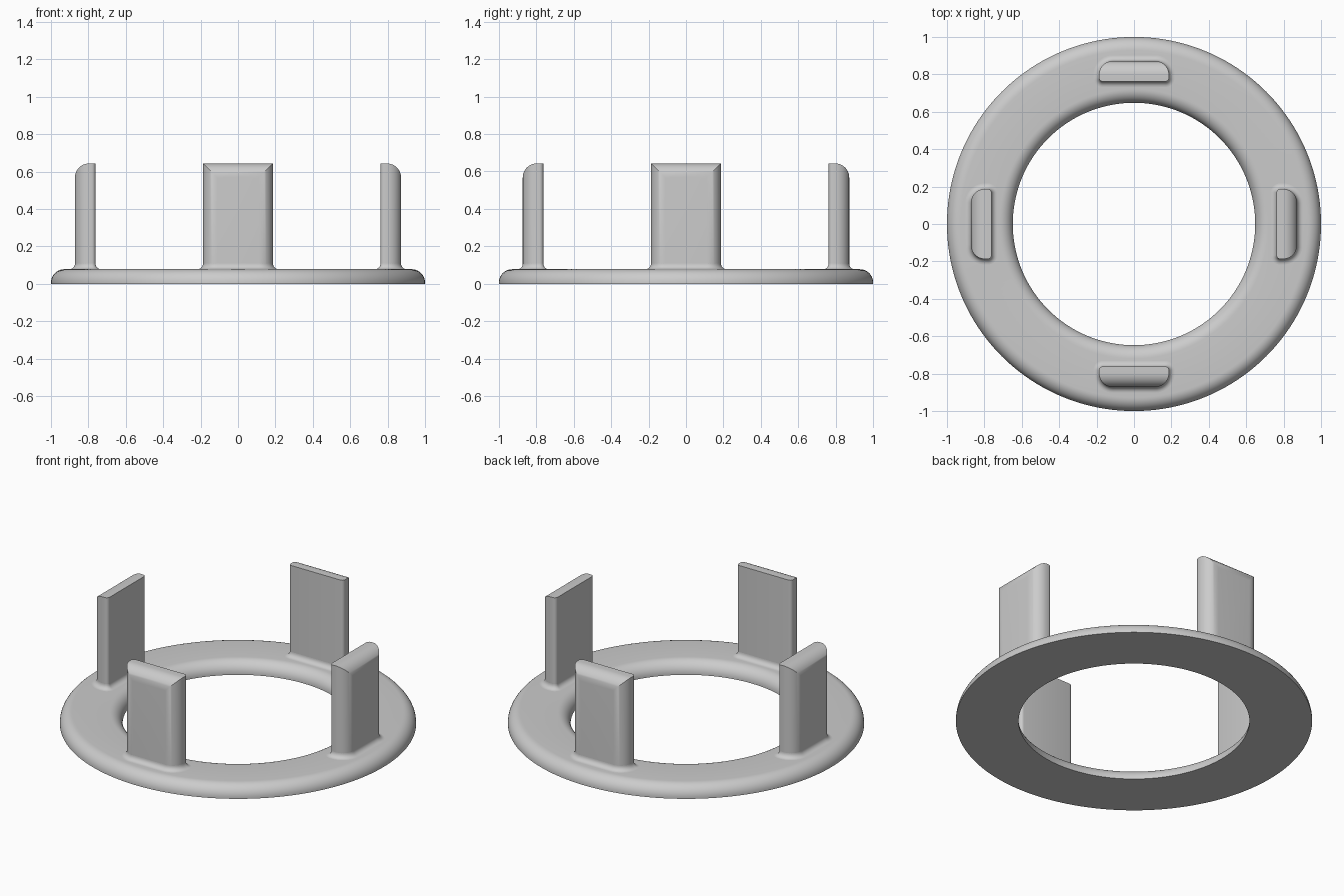
import bpy, bmesh, math
from mathutils import Matrix

if "Cube" in bpy.data.objects:
    bpy.data.objects.remove(bpy.data.objects["Cube"])

RING_H, R_OUT, R_IN = 0.078, 1.0, 0.648      # base ring
IN, OUT, HALF, TOP = 0.762, 0.872, 0.187, 0.643  # tab
R_BIG, R_SMALL, R_FOOT = 0.075, 0.02, 0.03   # tab fillets

mat = bpy.data.materials.new("light grey")
mat.diffuse_color = (0.6, 0.6, 0.6, 1)
mat.use_nodes = True
mat.node_tree.nodes["Principled BSDF"].inputs["Base Color"].default_value = mat.diffuse_color


def finish(name, bm):
    bmesh.ops.recalc_face_normals(bm, faces=bm.faces)
    me = bpy.data.meshes.new(name)
    bm.to_mesh(me)
    bm.free()
    ob = bpy.data.objects.new(name, me)
    bpy.context.collection.objects.link(ob)
    me.materials.append(mat)
    bpy.ops.object.select_all(action='DESELECT')
    ob.select_set(True)
    bpy.context.view_layer.objects.active = ob
    bpy.ops.object.shade_smooth_by_angle(angle=math.radians(30))
    return ob


def loft(loops, closed=False):
    """Skin a list of equal point loops; cap the ends unless closed."""
    bm = bmesh.new()
    rows = [[bm.verts.new(p) for p in lp] for lp in loops]
    n = len(rows[0])
    pairs = list(zip(rows, rows[1:])) + ([(rows[-1], rows[0])] if closed else [])
    for a, b in pairs:
        for i in range(n):
            j = (i + 1) % n
            bm.faces.new((a[i], a[j], b[j], b[i]))
    if not closed:
        bm.faces.new(rows[0])
        bm.faces.new(rows[-1])
    return bm


def arc(cx, cy, r, a0, a1, n=10):
    return [(cx + r * math.cos(math.radians(a0 + (a1 - a0) * i / n)),
             cy + r * math.sin(math.radians(a0 + (a1 - a0) * i / n))) for i in range(n + 1)]


# Base ring: flat underside, rounded upper edges
r = 0.072
profile = [(R_IN, 0), (R_OUT, 0)]
profile += arc(R_OUT - r, RING_H - r, r, 0, 90)
profile += arc(R_IN + r, RING_H - r, r, 90, 180)
SEG = 160
loops = [[(x * math.cos(2 * math.pi * k / SEG), x * math.sin(2 * math.pi * k / SEG), z)
          for x, z in profile] for k in range(SEG)]
finish("base_ring", loft(loops, closed=True))


def tab_loops():
    """Rectangles stacked radially: (radius, half width, top height)."""
    s = []
    for x, w in reversed(arc(IN + R_SMALL, HALF - R_SMALL, R_SMALL, 90, 180, 5)):
        s.append((x, w, TOP))
    for i in range(13):
        a = math.radians(90 - 90 * i / 12)
        drop = R_BIG * (1 - math.sin(a))
        s.append((OUT - R_BIG + R_BIG * math.cos(a), HALF - drop, TOP - drop))
    return [[(x, -w, 0.04), (x, w, 0.04), (x, w, t), (x, -w, t)] for x, w, t in s]


def outline(d, z):
    """Tab footprint grown by d."""
    big, small = R_BIG + d, R_SMALL + d
    xo, yo, xi, yi = OUT - R_BIG, HALF - R_BIG, IN + R_SMALL, HALF - R_SMALL
    pts = (arc(xo, yo, big, 0, 90) + arc(xi, yi, small, 90, 180)
           + arc(xi, -yi, small, 180, 270) + arc(xo, -yo, big, 270, 360))
    return [(x, y, z) for x, y in pts]


# Flared fillet where a tab meets the ring
foot = [outline(R_FOOT, RING_H - 0.01)]
for i in range(9):
    a = math.radians(90 * i / 8)
    foot.append(outline(R_FOOT * (1 - math.sin(a)), RING_H + R_FOOT * (1 - math.cos(a))))

# Four tabs with their feet
for k, side in enumerate(("right", "back", "left", "front")):
    rot = Matrix.Rotation(k * math.pi / 2, 4, 'Z')
    for part, lp in (("tab", tab_loops()), ("tab_foot", foot)):
        bm = loft(lp)
        bm.transform(rot)
        finish(f"{side}_{part}", bm)
